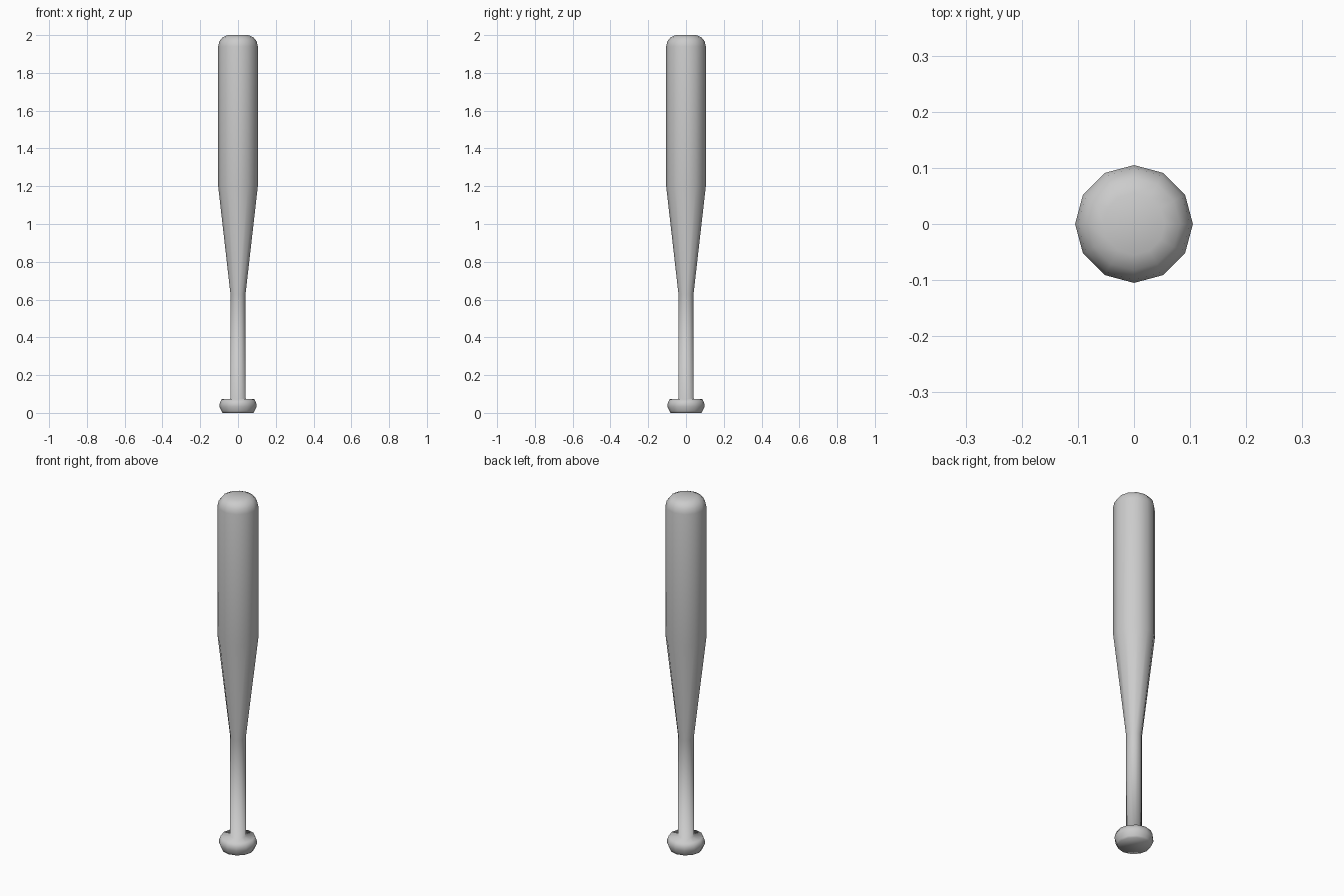
import bpy, bmesh
from math import cos, sin, tau

if "Cube" in bpy.data.objects:
    bpy.data.objects.remove(bpy.data.objects["Cube"])

SIDES = 12


def lathe(name, profile):
    """Revolve (radius, z) points around z and cap both ends."""
    bm = bmesh.new()
    rings = [[bm.verts.new((r * cos(tau * i / SIDES), r * sin(tau * i / SIDES), z))
              for i in range(SIDES)] for r, z in profile]
    for low, high in zip(rings, rings[1:]):
        for i in range(SIDES):
            j = (i + 1) % SIDES
            bm.faces.new((low[i], low[j], high[j], high[i]))
    bm.faces.new(rings[0][::-1])
    bm.faces.new(rings[-1])
    for f in bm.faces:
        f.smooth = True
    mesh = bpy.data.meshes.new(name)
    bm.to_mesh(mesh)
    bm.free()
    obj = bpy.data.objects.new(name, mesh)
    bpy.context.collection.objects.link(obj)
    return obj


# Bat: knob, handle, taper, barrel and rounded tip in one continuous profile
bat = lathe("bat", [
    (0.083, 0.0), (0.088, 0.01), (0.098, 0.033), (0.097, 0.05),
    (0.088, 0.072), (0.04, 0.075),
    (0.04, 0.63),
    (0.105, 1.2),
    (0.105, 1.94), (0.099, 1.967), (0.082, 1.988), (0.055, 2.0),
])
